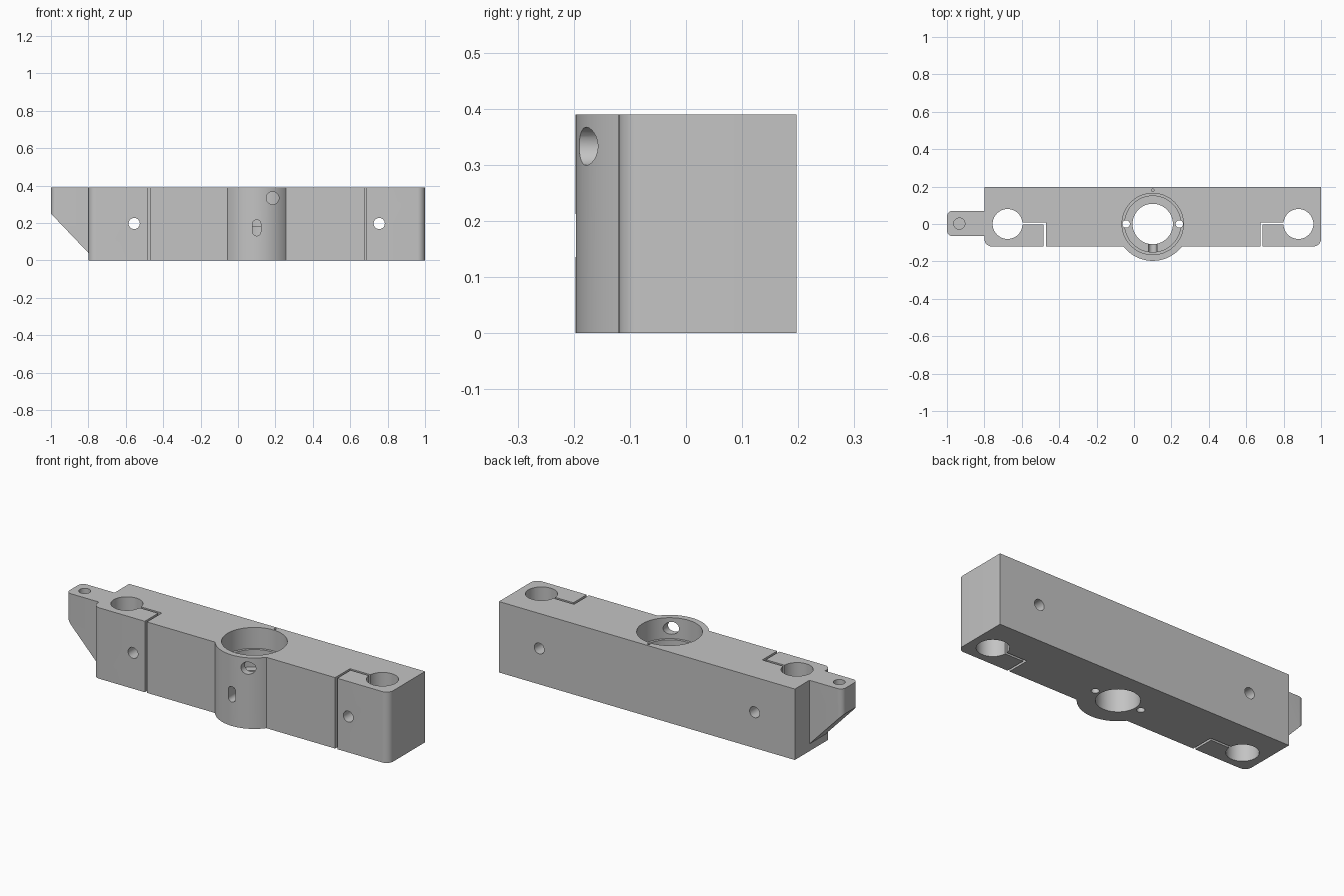
import bpy, bmesh
from math import pi, cos, sin, asin, radians

if "Cube" in bpy.data.objects:
    bpy.data.objects.remove(bpy.data.objects["Cube"], do_unlink=True)

H = 0.39          # block height
FRONT = -0.12     # front face
BACK = 0.197      # back face and boss radius
BOSS_X = 0.1

grey = bpy.data.materials.new("plain grey")
grey.use_nodes = True
colour = (0.55, 0.55, 0.55, 1)
grey.diffuse_color = colour
grey.node_tree.nodes["Principled BSDF"].inputs["Base Color"].default_value = colour


def arc(cx, cy, r, a0, a1, n):
    """Points along an arc, angles in radians."""
    return [(cx + r * cos(a0 + (a1 - a0) * i / n),
             cy + r * sin(a0 + (a1 - a0) * i / n)) for i in range(n + 1)]


def circle(cx, cy, r, n=48):
    return arc(cx, cy, r, 0, 2 * pi, n)[:-1]


def prism(name, points, lo, hi, axis="Z"):
    """Extrude a flat outline along Z (outline in xy) or Y (outline in xz)."""
    bm = bmesh.new()
    place = (lambda p, t: (p[0], p[1], t)) if axis == "Z" else (lambda p, t: (p[0], t, p[1]))
    a = [bm.verts.new(place(p, lo)) for p in points]
    b = [bm.verts.new(place(p, hi)) for p in points]
    bm.faces.new(a)
    bm.faces.new(b)
    for i in range(len(a)):
        j = (i + 1) % len(a)
        bm.faces.new((a[i], a[j], b[j], b[i]))
    bmesh.ops.recalc_face_normals(bm, faces=bm.faces)
    mesh = bpy.data.meshes.new(name)
    bm.to_mesh(mesh)
    bm.free()
    ob = bpy.data.objects.new(name, mesh)
    bpy.context.collection.objects.link(ob)
    return ob


def carve(ob, cutters):
    """Subtract every cutter, bake the result and tidy up."""
    for c in cutters:
        mod = ob.modifiers.new(c.name, "BOOLEAN")
        mod.operation = "DIFFERENCE"
        mod.solver = "EXACT"
        mod.object = c
        c.hide_render = True
    bpy.context.view_layer.update()
    baked = bpy.data.meshes.new_from_object(
        ob.evaluated_get(bpy.context.evaluated_depsgraph_get()))
    ob.modifiers.clear()
    ob.data = baked
    for c in cutters:
        bpy.data.objects.remove(c, do_unlink=True)
    baked.materials.clear()
    baked.materials.append(grey)
    bpy.ops.object.select_all(action="DESELECT")
    ob.select_set(True)
    bpy.context.view_layer.objects.active = ob
    bpy.ops.object.shade_smooth_by_angle(angle=radians(30))


# Clamp block outline: rounded front corners and a round boss at the front
r = 0.04
side = asin(-FRONT / BACK)
outline = [(-0.8, BACK)]
outline += arc(-0.8 + r, FRONT + r, r, pi, 1.5 * pi, 8)
outline += arc(BOSS_X, 0, BACK, pi + side, 2 * pi - side, 32)
outline += arc(1 - r, FRONT + r, r, 1.5 * pi, 2 * pi, 8)
outline += [(1, BACK)]
block = prism("clamp_block", outline, 0, H)

# Stepped centre bore, with two pin holes in its floor and a tiny mark hole
cuts = [
    prism("bore", circle(BOSS_X, 0, 0.108, 64), -0.1, 0.5),
    prism("pocket", circle(BOSS_X, 0, 0.15, 64), 0.18, 0.5),
    prism("pocket_rim", circle(BOSS_X, 0, 0.164, 64), 0.275, 0.5),
    prism("mark_hole", circle(BOSS_X, 0.18, 0.007, 12), H - 0.04, 0.5),
]
for s in (-1, 1):
    cuts.append(prism("pin_hole", circle(BOSS_X + s * 0.142, 0, 0.02, 24), -0.1, 0.5))

# Rod holes, L-shaped clamp slits and clamp screw holes
for rod, slit, d, screw in ((-0.676, -0.47, 1, -0.555), (0.879, 0.675, -1, 0.755)):
    w = 0.013 * d
    cuts.append(prism("rod_hole", circle(rod, 0, 0.08), -0.1, 0.5))
    cuts.append(prism("slit", [(rod, 0.009), (slit, 0.009), (slit, -0.3),
                               (slit - w, -0.3), (slit - w, -0.004), (rod, -0.004)], -0.1, 0.5))
    cuts.append(prism("screw_hole", circle(screw, 0.197, 0.03, 24), -0.3, 0.3, "Y"))

# Round port and upright slot through the front of the boss
cuts.append(prism("port", circle(0.185, 0.333, 0.034, 24), -0.3, -0.02, "Y"))
capsule = arc(BOSS_X, 0.195, 0.022, 0, pi, 10) + arc(BOSS_X, 0.153, 0.022, pi, 2 * pi, 10)
cuts.append(prism("slot", capsule, -0.3, -0.09, "Y"))
carve(block, cuts)

# Side tab with rounded end, sloped underside and a blind hole
r = 0.03
tab = prism("side_tab",
            [(-0.8, 0.07)] + arc(-1 + r, 0.07 - r, r, 0.5 * pi, pi, 8)
            + arc(-1 + r, -0.065 + r, r, pi, 1.5 * pi, 8) + [(-0.8, -0.065)], 0, H)
slope = prism("slope", [(-1.1, 0.355), (-0.7, -0.065), (-0.7, -0.2), (-1.1, -0.2)],
              -0.2, 0.2, "Y")
blind = prism("tab_hole", circle(-0.934, 0.002, 0.03, 32), 0.26, 0.5)
carve(tab, [slope, blind])
